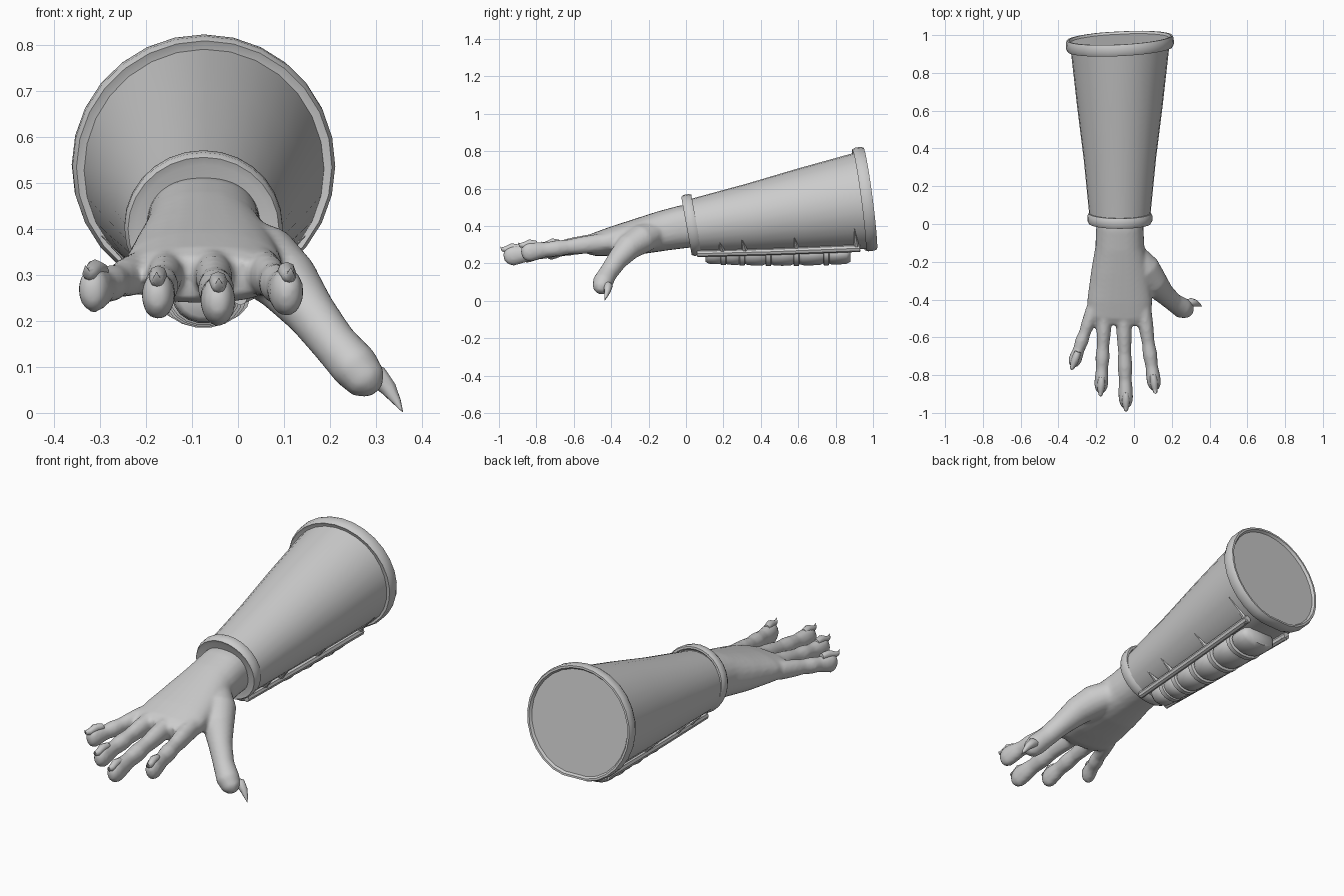
import bpy, bmesh, math
from mathutils import Vector

if "Cube" in bpy.data.objects:
    bpy.data.objects.remove(bpy.data.objects["Cube"])

grey = bpy.data.materials.new("plain grey")
grey.diffuse_color = (0.6, 0.6, 0.6, 1)
grey.use_nodes = True
grey.node_tree.nodes["Principled BSDF"].inputs["Base Color"].default_value = grey.diffuse_color
CX = -0.075  # centre line of the sleeve


def tube(bm, secs, n=20, axis=None, flat=None, power=1.0):
    """Loft (x, y, z, half_width, half_height) sections and cap both ends."""
    pts = [Vector(s[:3]) for s in secs]
    rings = []
    for i, s in enumerate(secs):
        t = Vector(axis) if axis else pts[min(i + 1, len(pts) - 1)] - pts[max(i - 1, 0)]
        t.normalize()
        side = t.cross(Vector((0, 0, 1))).normalized()
        up = side.cross(t)
        ring = []
        for k in range(n):
            a = 2 * math.pi * k / n
            c, d = math.cos(a), math.sin(a)
            c = math.copysign(abs(c) ** power, c)
            d = math.copysign(abs(d) ** power, d)
            if flat:
                d = max(d, -flat)
            ring.append(bm.verts.new(pts[i] + side * c * s[3] + up * d * s[4]))
        rings.append(ring)
    for a, b in zip(rings, rings[1:]):
        for k in range(n):
            bm.faces.new((a[k], a[(k + 1) % n], b[(k + 1) % n], b[k]))
    bm.faces.new(rings[0])
    bm.faces.new(rings[-1])


def finish(bm, name, angle=40):
    bmesh.ops.recalc_face_normals(bm, faces=bm.faces)
    me = bpy.data.meshes.new(name)
    bm.to_mesh(me)
    bm.free()
    me.materials.append(grey)
    ob = bpy.data.objects.new(name, me)
    bpy.context.collection.objects.link(ob)
    bpy.ops.object.select_all(action='DESELECT')
    ob.select_set(True)
    bpy.context.view_layer.objects.active = ob
    bpy.ops.object.shade_smooth_by_angle(angle=math.radians(angle))
    return ob


# Hand: palm and wrist, four fingers and a thumb fused into one skin
hand = bmesh.new()
tube(hand, [(CX, .08, .405, .125, .115), (CX, -.02, .395, .125, .115),
            (CX, -.12, .375, .13, .108), (-.072, -.25, .345, .155, .097),
            (-.075, -.4, .317, .172, .077), (-.078, -.49, .3, .17, .062),
            (-.08, -.53, .293, .145, .045)], 24, power=.85)

fingers = {  # base, tip, half width
    "little": ((-.215, -.45, .305), (-.325, -.755, .262), .036),
    "ring": ((-.155, -.47, .31), (-.176, -.895, .248), .038),
    "middle": ((-.055, -.47, .312), (-.042, -.975, .235), .04),
    "index": ((.05, -.45, .31), (.112, -.88, .257), .039),
}
# fraction along, width factor, height factor: knuckles then rounded tip
PROFILE = [(0, 1.1, 1.3), (.25, 1, 1.2), (.42, .86, 1.02), (.56, 1, 1.12), (.7, .84, 1.02),
           (.82, .96, 1.25), (.91, .95, 1.4), (.97, .72, 1.05), (1, .35, .5)]
claws = bmesh.new()
for base, tip, r in fingers.values():
    b, t = Vector(base), Vector(tip)
    tube(hand, [(*b.lerp(t, f), r * w, r * h) for f, w, h in PROFILE], 16)
    # upturned claw on the top of the fingertip
    d = (t - b).normalized()
    up = Vector((0, 0, 1))
    path = [(-.085, .036, .017), (-.045, .046, .02), (-.01, .038, .016), (.012, .042, .01), (.02, .06, .001)]
    tube(claws, [(*(t + d * along + up * h), w, w) for along, h, w in path], 8, axis=d)

tube(hand, [(.0, -.17, .36, .07, .07), (.055, -.24, .33, .085, .08), (.105, -.31, .285, .075, .07),
            (.16, -.37, .215, .056, .055), (.21, -.415, .15, .05, .05), (.255, -.445, .1, .056, .053),
            (.283, -.455, .065, .045, .044), (.297, -.46, .045, .02, .02)], 18)
skin = finish(hand, "hand")
rm = skin.modifiers.new("fuse", 'REMESH')
rm.mode = 'VOXEL'
rm.voxel_size = .01
rm.use_smooth_shade = True
sm = skin.modifiers.new("soften", 'SMOOTH')
sm.factor = .5
sm.iterations = 4

tube(claws, [(.275, -.425, .085, .022, .022), (.305, -.415, .078, .024, .024),
             (.328, -.42, .052, .018, .018), (.345, -.428, .025, .01, .01),
             (.358, -.435, .002, .001, .001)], 8)
finish(claws, "claws", 60)

# Forearm sleeve, flaring towards the elbow
sleeve = bmesh.new()
SL = [(.03, .395, .16, .147), (.35, .44, .192, .188), (.62, .482, .226, .225), (.94, .53, .262, .265)]
tube(sleeve, [(CX, *s) for s in SL], 28, axis=(0, 1, .13), flat=.96)
finish(sleeve, "sleeve")

# Rolled rims at wrist and elbow
rims = bmesh.new()


def rim(y, z, rx, rz, w, axis, flat):
    a = Vector(axis).normalized()
    prof = [(-.5, -.025), (-.62, -.008), (-.3, 0), (.3, 0), (.6, -.006), (.6, -.016), (.35, -.024)]
    tube(rims, [(*(Vector((CX, y, z)) + a * w * f), rx + o, rz + o) for f, o in prof], 28, axis=axis, flat=flat)


rim(.03, .405, .172, .166, .045, (0, 1, .18), 1)
rim(.955, .538, .286, .285, .05, (-.05, 1, .13), .96)
finish(rims, "sleeve_rims")


def sleeve_at(y):
    """Centre height, half width and half height of the sleeve."""
    for a, b in zip(SL, SL[1:]):
        if y <= b[0] or b is SL[-1]:
            f = (y - a[0]) / (b[0] - a[0])
            return [a[i] + (b[i] - a[i]) * f for i in (1, 2, 3)]


# Padded roll under the sleeve, pinched between the straps
pad = bmesh.new()
stops = [.1, .2, .3, .44, .59, .75, .885]
secs = []
for a, b in zip(stops, stops[1:]):
    for f, k in ((.04, .78), (.2, .97), (.5, 1), (.8, .97), (.96, .78)):
        y = a + (b - a) * f
        secs.append((CX, y, .252, (.06 + .05 * y) * k, (.05 + .016 * math.sin(math.pi * y)) * k))
tube(pad, secs, 18, axis=(0, 1, 0))
finish(pad, "underside_padding", 60)

straps = bmesh.new()
for y in stops[1:-1]:
    w, h = .064 + .05 * y, .052 + .016 * math.sin(math.pi * y)
    tube(straps, [(CX, y - .016, .252, w * .9, h * .9), (CX, y - .012, .252, w, h),
                  (CX, y + .012, .252, w, h), (CX, y + .016, .252, w * .9, h * .9)], 18, axis=(0, 1, 0))
finish(straps, "straps")

# Edging strips beside the padding and the pointed strap ends on the sleeve
edging = bmesh.new()
points = bmesh.new()
for s in (-1, 1):
    tube(edging, [(CX + s * .08, .06, .252, .016, .018), (CX + s * .1, .45, .262, .017, .018),
                  (CX + s * .125, .93, .281, .018, .02)], 8)
    for y, top in ((.18, .31), (.3, .325), (.58, .335), (.9, .385)):
        cz, rx, rz = sleeve_at(y)
        path = []
        for f, r in ((0, .02), (.3, .014), (1, .002)):
            z = .265 + (top - .265) * f
            x = rx * math.sqrt(max(0, 1 - ((z - cz) / rz) ** 2)) + .004
            path.append((CX + s * max(x, .08 + .045 * y), y + .015 * (1 - f), z, r, r * .6))
        tube(points, path, 6)
finish(edging, "edging_strips")
finish(points, "strap_points")
